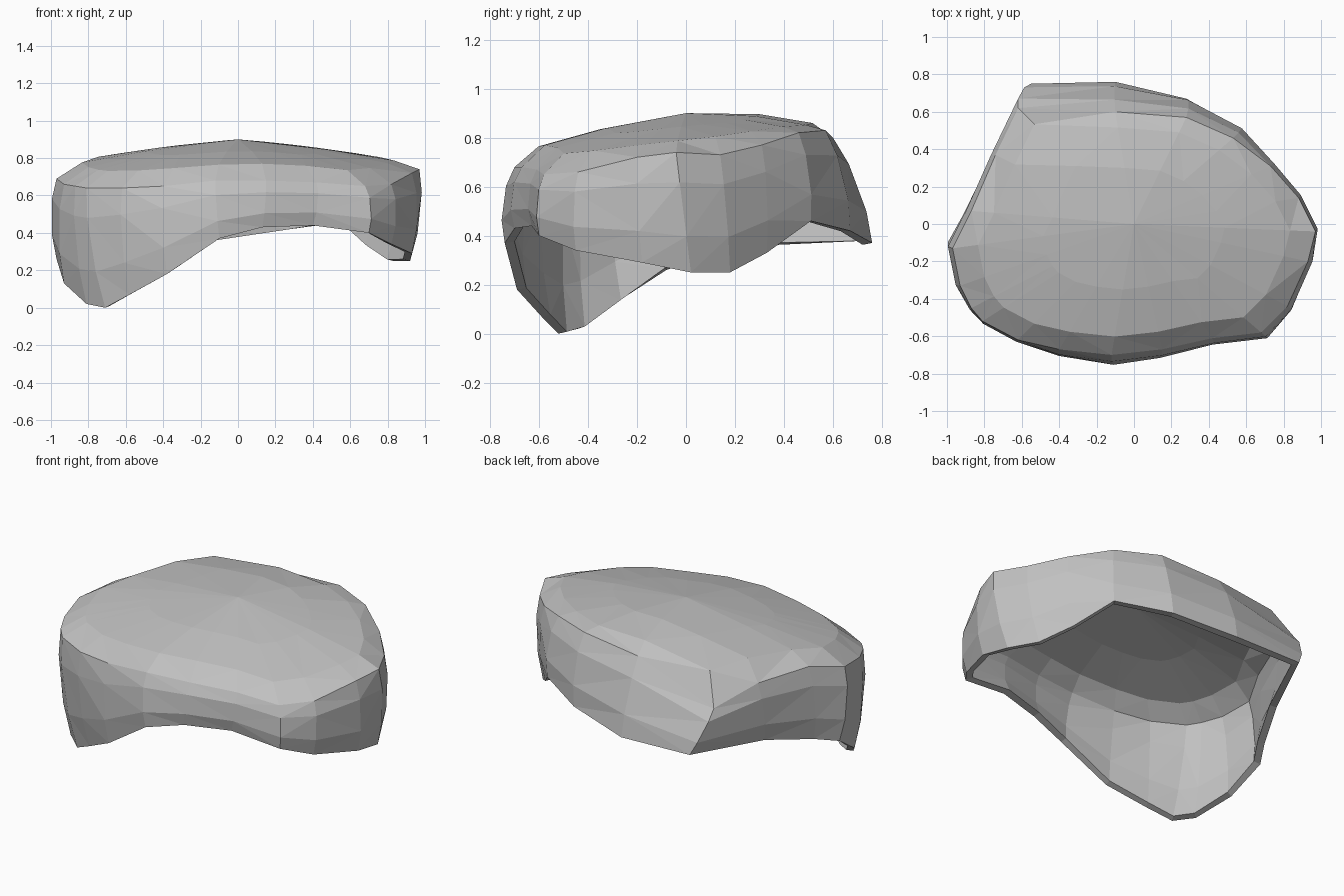
import bpy
import bmesh
from mathutils import Vector

if "Cube" in bpy.data.objects:
    bpy.data.objects.remove(bpy.data.objects["Cube"], do_unlink=True)

# Single stone-grey material
grey = bpy.data.materials.new("stone_grey")
grey.use_nodes = True
colour = (0.53, 0.53, 0.53, 1.0)
grey.diffuse_color = colour
grey.node_tree.nodes["Principled BSDF"].inputs["Base Color"].default_value = colour

# Lower rim of the shell, from the low lobe along the front, then round the back
rim_points = [
    (-.71, -.52, 0), (-.58, -.59, .07), (-.38, -.69, .18), (-.10, -.74, .37),
    (.13, -.70, .43), (.40, -.63, .44), (.70, -.60, .40), (.82, -.45, .34),
    (.93, -.18, .29), (.92, .02, .25), (.83, .18, .25), (.71, .33, .33),
    (.57, .51, .46), (.28, .67, .42), (-.10, .76, .37), (-.55, .75, .38),
    (-.75, .32, .36), (-.89, .05, .30), (-.97, -.08, .26), (-.93, -.28, .13),
    (-.81, -.44, .02),
]

# Shoulder where the side wall turns into the crown, same order as the rim
shoulder_points = [
    (-.81, -.52, .64), (-.62, -.62, .64), (-.40, -.67, .65), (-.12, -.70, .68),
    (.15, -.67, .68), (.42, -.61, .67), (.68, -.58, .65), (.82, -.44, .66),
    (.93, -.20, .72), (.97, -.04, .74), (.88, .14, .73), (.73, .31, .77),
    (.53, .46, .82), (.28, .57, .83), (-.10, .60, .80), (-.62, .62, .63),
    (-.74, .37, .72), (-.87, .07, .74), (-.97, -.13, .69), (-.93, -.33, .66),
    (-.87, -.45, .65),
]


def wall_ring(rims, shoulders, amount, bulge):
    """Interpolate between rim and shoulder, pushed slightly outwards."""
    ring = []
    for low, high in zip(rims, shoulders):
        point = low.lerp(high, amount)
        outward = Vector((point.x, point.y, 0)).normalized()
        ring.append(point + outward * bulge)
    return ring


def crown_point(x, y):
    """Dome that slopes towards the front and rolls off at the back."""
    side_drop = 0.08 * abs(x) + 0.06 * x * x
    front_drop = 0.12 * max(0, -y) + 0.15 * min(0, y) ** 2
    back_drop = 0.7 * max(0, y - 0.3) ** 2
    return Vector((x, y, 0.9 - side_drop - front_drop - back_drop))


def crown_ring(shoulders, scale):
    """Shrink the shoulder towards the middle and lift it onto the dome."""
    return [crown_point(p.x * scale, p.y * scale) for p in shoulders]


def build_shell(name, rings, tip):
    """Skin the rings with quads, close the top and triangulate."""
    bm = bmesh.new()
    loops = [[bm.verts.new(p) for p in ring] for ring in rings]
    count = len(loops[0])
    for lower, upper in zip(loops, loops[1:]):
        for i in range(count):
            j = (i + 1) % count
            bm.faces.new((lower[i], lower[j], upper[j], upper[i]))
    top = bm.verts.new(tip)
    for i in range(count):
        bm.faces.new((loops[-1][i], loops[-1][(i + 1) % count], top))
    bmesh.ops.triangulate(bm, faces=bm.faces[:], quad_method='SHORT_EDGE')
    bmesh.ops.recalc_face_normals(bm, faces=bm.faces[:])
    mesh = bpy.data.meshes.new(name)
    bm.to_mesh(mesh)
    bm.free()
    mesh.materials.append(grey)
    obj = bpy.data.objects.new(name, mesh)
    bpy.context.collection.objects.link(obj)
    return obj


# Hollow faceted cap, open underneath
rims = [Vector(p) for p in rim_points]
shoulders = [Vector(p) for p in shoulder_points]
rings = [
    rims,
    wall_ring(rims, shoulders, 0.3, 0.025),
    wall_ring(rims, shoulders, 0.75, 0.025),
    shoulders,
    crown_ring(shoulders, 0.86),
    crown_ring(shoulders, 0.5),
]
shell = build_shell("faceted_cap_shell", rings, crown_point(0, 0))

# Wall thickness, inwards
solid = shell.modifiers.new("wall_thickness", 'SOLIDIFY')
solid.thickness = 0.04
solid.offset = -1
solid.use_even_offset = True
